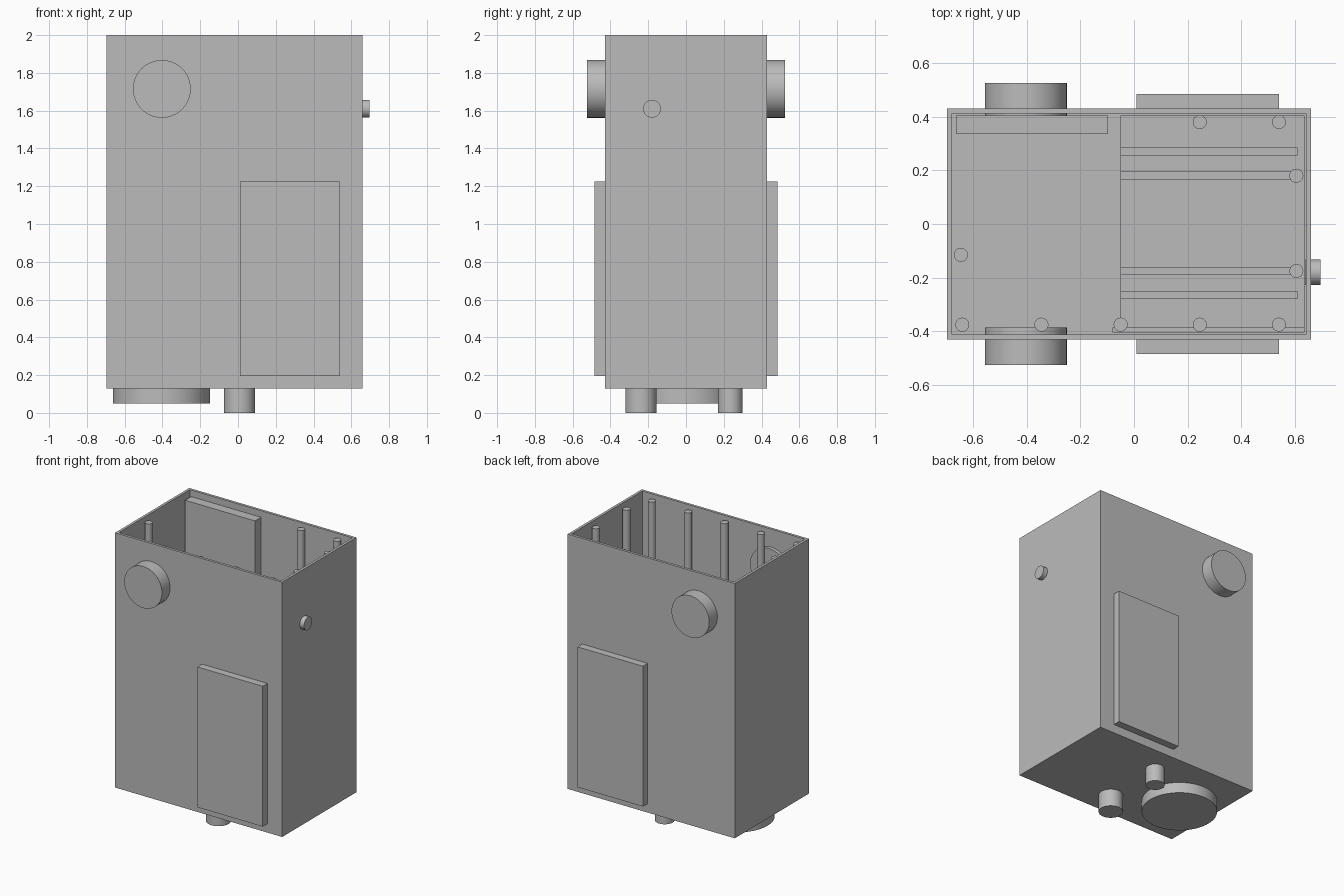
import bpy
import bmesh
import math
from mathutils import Matrix, Vector

if "Cube" in bpy.data.objects:
    bpy.data.objects.remove(bpy.data.objects["Cube"], do_unlink=True)

grey = bpy.data.materials.new("plain_grey")
grey.use_nodes = True
COLOUR = (0.5, 0.5, 0.5, 1)
grey.diffuse_color = COLOUR
grey.node_tree.nodes["Principled BSDF"].inputs["Base Color"].default_value = COLOUR


def finish(name, bm, smooth=False):
    mesh = bpy.data.meshes.new(name)
    bm.to_mesh(mesh)
    bm.free()
    mesh.materials.append(grey)
    obj = bpy.data.objects.new(name, mesh)
    bpy.context.collection.objects.link(obj)
    if smooth:
        bpy.ops.object.select_all(action="DESELECT")
        obj.select_set(True)
        bpy.context.view_layer.objects.active = obj
        bpy.ops.object.shade_smooth_by_angle(angle=math.radians(35))
    return obj


def box_mesh(lo, hi):
    lo, hi = Vector(lo), Vector(hi)
    bm = bmesh.new()
    bmesh.ops.create_cube(bm, size=1, matrix=Matrix.Translation((lo + hi) / 2)
                          @ Matrix.Diagonal((*(hi - lo), 1)))
    return bm


def box(name, lo, hi):
    return finish(name, box_mesh(lo, hi))


def cylinder(name, start, end, radius, sides=48):
    start, end = Vector(start), Vector(end)
    axis = end - start
    turn = axis.to_track_quat("Z", "Y").to_matrix().to_4x4()
    bm = bmesh.new()
    bmesh.ops.create_cone(bm, cap_ends=True, segments=sides, radius1=radius,
                          radius2=radius, depth=axis.length,
                          matrix=Matrix.Translation((start + end) / 2) @ turn)
    return finish(name, bm, True)


# Open-topped housing: inset the top face and push it down to the floor
BASE, FLOOR, TOP, WALL = 0.13, 0.16, 2.0, 0.027
bm = box_mesh((-0.697, -0.43, BASE), (0.66, 0.43, TOP))
bm.normal_update()
top = max(bm.faces, key=lambda f: f.calc_center_median().z)
bmesh.ops.inset_region(bm, faces=[top], thickness=WALL)
well = bmesh.ops.extrude_face_region(bm, geom=[top])["geom"]
for v in [g for g in well if isinstance(g, bmesh.types.BMVert)]:
    v.co.z = FLOOR
if top.is_valid:
    bmesh.ops.delete(bm, geom=[top], context="FACES_ONLY")
bmesh.ops.recalc_face_normals(bm, faces=bm.faces)
finish("housing", bm)

# Round side drums and rectangular covers, front and back
for side, s in (("front", -1), ("back", 1)):
    cylinder(side + "_drum", (-0.403, s * 0.385, 1.715), (-0.403, s * 0.525, 1.715), 0.153)
    ys = sorted((s * 0.42, s * 0.485))
    box(side + "_cover", (0.01, ys[0], 0.195), (0.54, ys[1], 1.225))

# Small side knob
cylinder("side_knob", (0.64, -0.18, 1.61), (0.695, -0.18, 1.61), 0.047, 32)

# Underside disc and two feet
cylinder("base_disc", (-0.405, 0, 0.05), (-0.405, 0, 0.14), 0.258, 64)
cylinder("front_foot", (0.008, -0.238, 0), (0.008, -0.238, 0.14), 0.083)
cylinder("back_foot", (0.008, 0.235, 0), (0.008, 0.235, 0.14), 0.065)

# Inner panel, shelf block, guide ribs and lining plate
SHELF = 1.2
box("inner_panel", (-0.664, 0.335, 1.0), (-0.097, 0.405, 1.955))
box("inner_shelf", (-0.05, -0.405, FLOOR - 0.01), (0.635, 0.405, SHELF))
for i, y in enumerate((-0.265, -0.175, 0.18, 0.27)):
    box(f"guide_rib_{i + 1}", (-0.05, y - 0.015, SHELF - 0.01), (0.61, y + 0.015, SHELF + 0.05))
box("lining_plate", (-0.08, -0.405, 0.2), (0.635, -0.385, SHELF + 0.03))

# Lid posts around the inside of the walls
posts = [(x, -0.375) for x in (-0.64, -0.345, -0.05, 0.245, 0.54)]
posts += [(0.245, 0.38), (0.54, 0.38), (0.605, 0.18), (0.605, -0.175), (-0.645, -0.115)]
for i, (x, y) in enumerate(posts):
    cylinder(f"lid_post_{i + 1}", (x, y, FLOOR - 0.01), (x, y, 1.97), 0.026, 24)
